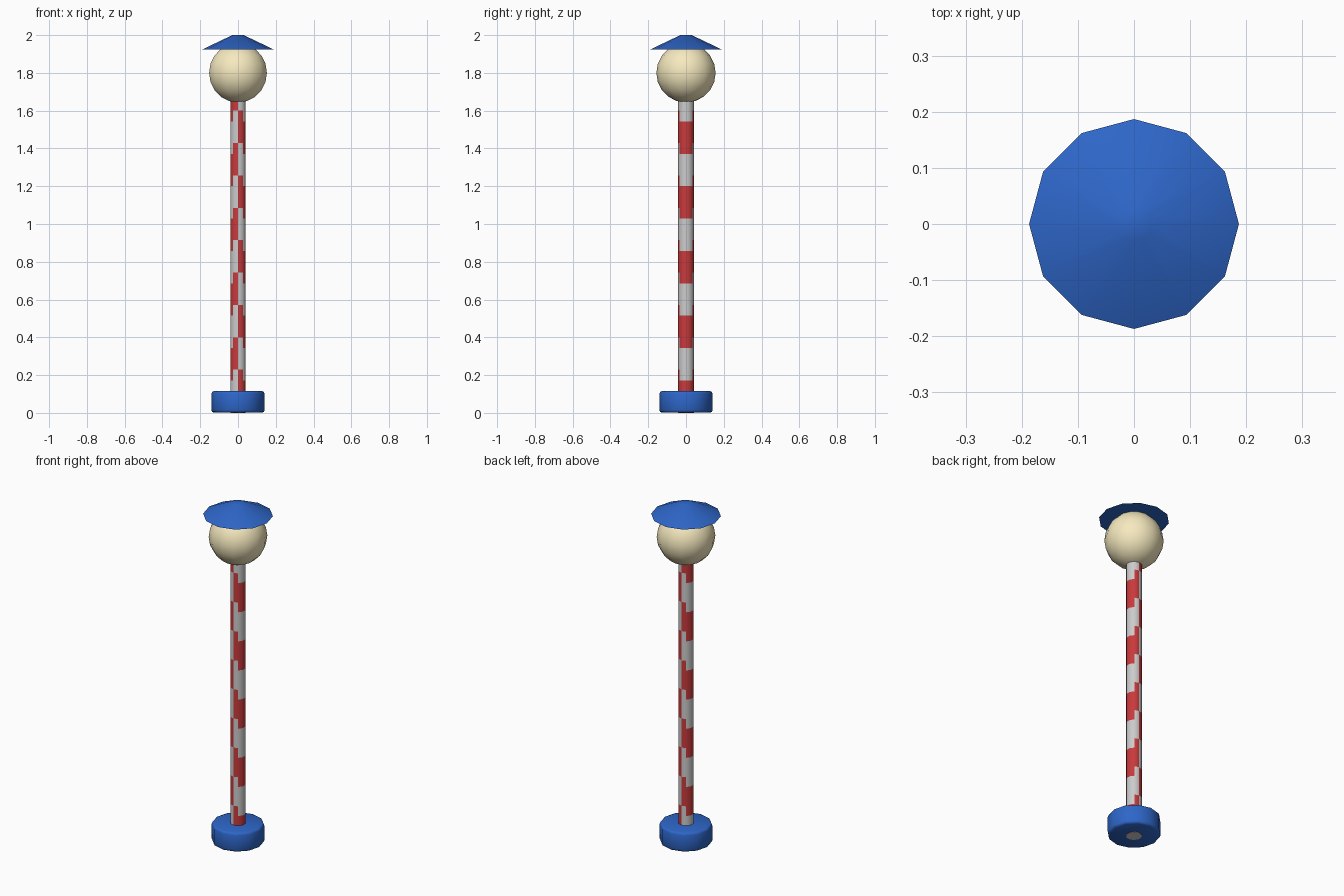
import bpy, bmesh
from math import sin, cos, radians, pi

if "Cube" in bpy.data.objects:
    bpy.data.objects.remove(bpy.data.objects["Cube"])


def material(name, rgb):
    m = bpy.data.materials.new(name)
    m.diffuse_color = (*rgb, 1)
    m.use_nodes = True
    m.node_tree.nodes["Principled BSDF"].inputs["Base Color"].default_value = m.diffuse_color
    return m


BLUE = material("blue", (0.027, 0.133, 0.58))
RED = material("red", (0.58, 0.042, 0.045))
WHITE = material("white", (0.80, 0.80, 0.80))
CREAM = material("cream", (0.92, 0.82, 0.52))


def lathe(name, profile, sides, mats, pick=lambda row, col: 0, angle=40):
    """Spin (radius, z) points, listed bottom to top, around z and cap both ends."""
    bm = bmesh.new()
    rings = []
    for r, z in profile:
        ring = []
        for c in range(sides):
            a = pi / 2 - 2 * pi * c / sides
            ring.append(bm.verts.new((r * cos(a), r * sin(a), z)))
        rings.append(ring)
    for row in range(len(rings) - 1):
        lo, hi = rings[row], rings[row + 1]
        for c in range(sides):
            n = (c + 1) % sides
            bm.faces.new((lo[n], lo[c], hi[c], hi[n])).material_index = pick(row, c)
    bm.faces.new(rings[0])
    bm.faces.new(rings[-1][::-1])
    bmesh.ops.recalc_face_normals(bm, faces=bm.faces)
    mesh = bpy.data.meshes.new(name)
    bm.to_mesh(mesh)
    bm.free()
    for m in mats:
        mesh.materials.append(m)
    ob = bpy.data.objects.new(name, mesh)
    bpy.context.collection.objects.link(ob)
    bpy.ops.object.select_all(action='DESELECT')
    ob.select_set(True)
    bpy.context.view_layer.objects.active = ob
    bpy.ops.object.shade_smooth_by_angle(angle=radians(angle))
    return ob


# striped pole: ten sides, three-row bands stepped from side to side
ROWS, STEP = 30, 0.05715
SHIFT = (1, 0, 0, 0, 1, 4, 3, 3, 3, 4)


def stripe(row, col):
    return 1 if (row - SHIFT[col]) % 6 < 3 else 0


lathe("pole", [(0.043, i * STEP) for i in range(ROWS + 1)], 10, [WHITE, RED], stripe)

# bevelled foot
lathe("base", [(0.128, 0.002), (0.137, 0.006), (0.141, 0.015),
               (0.141, 0.102), (0.137, 0.111), (0.128, 0.115)], 12, [BLUE], angle=50)

# shallow cone roof
lathe("roof", [(0.187, 1.925), (0.03, 2.0)], 12, [BLUE])

# lamp globe, with tiny caps in place of poles
RINGS = 10
arc = [-pi / 2 + pi * i / RINGS for i in range(RINGS + 1)]
lathe("globe", [(max(0.157 * cos(t), 0.001), 1.8 + 0.157 * sin(t)) for t in arc],
      14, [CREAM], angle=60)
